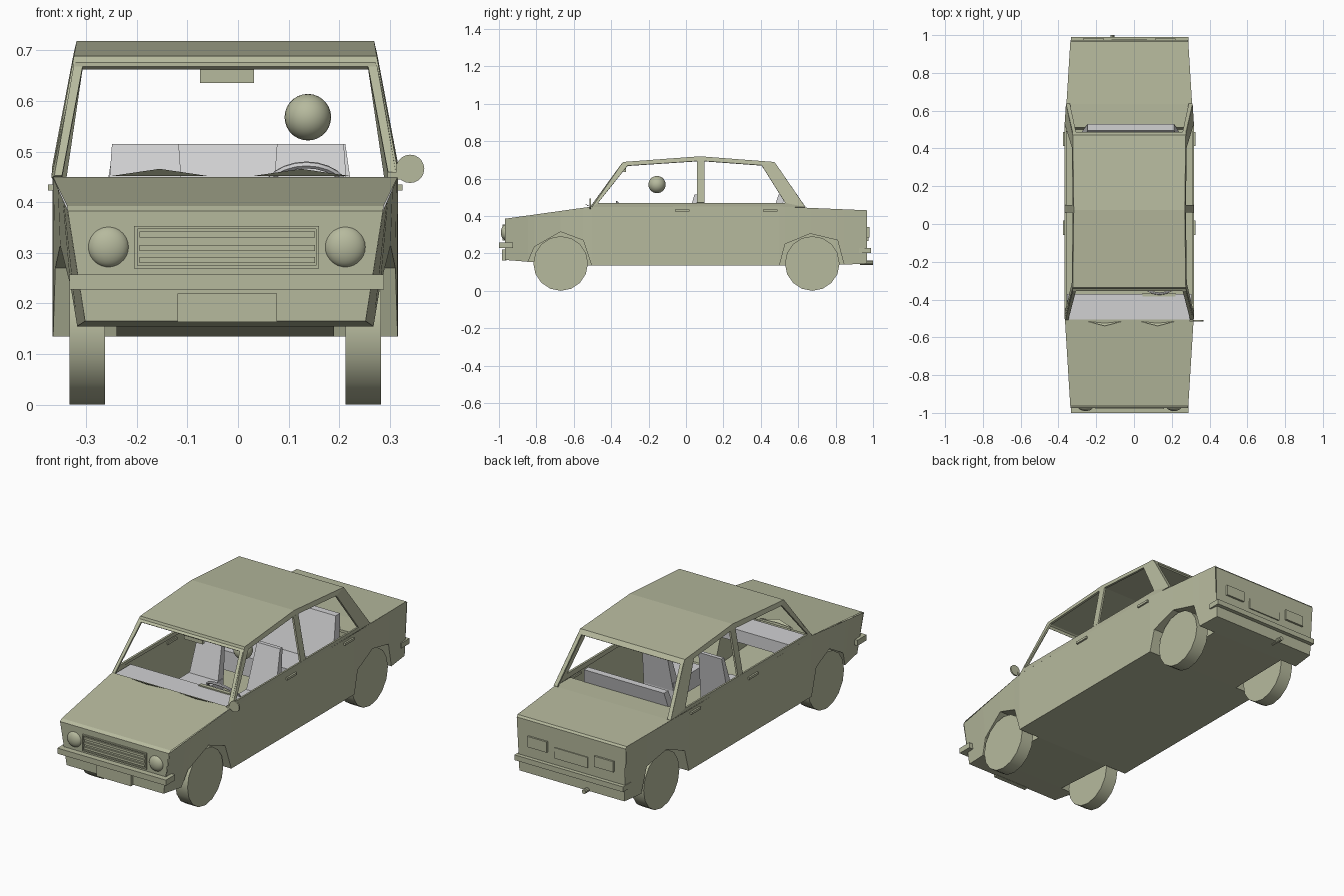
import bpy, bmesh, math
from mathutils import Matrix, Vector

cube = bpy.data.objects.get("Cube")
if cube:
    bpy.data.objects.remove(cube, do_unlink=True)

C = -0.025  # centre line of the car; the single wing mirror shifts it


def material(name, rgb):
    m = bpy.data.materials.new(name)
    m.use_nodes = True
    m.diffuse_color = (*rgb, 1)
    m.node_tree.nodes["Principled BSDF"].inputs["Base Color"].default_value = (*rgb, 1)
    return m


KHAKI = material("khaki", (0.47, 0.49, 0.34))
GREY = material("interior grey", (0.64, 0.64, 0.65))


def sheet(name, faces, mat=KHAKI, thick=0):
    """Join faces given as lists of points into one welded object."""
    bm = bmesh.new()
    for f in faces:
        bm.faces.new([bm.verts.new(p) for p in f])
    bmesh.ops.remove_doubles(bm, verts=bm.verts, dist=0.0005)
    bmesh.ops.recalc_face_normals(bm, faces=bm.faces)
    me = bpy.data.meshes.new(name)
    bm.to_mesh(me)
    bm.free()
    ob = bpy.data.objects.new(name, me)
    bpy.context.collection.objects.link(ob)
    me.materials.append(mat)
    if thick:
        mod = ob.modifiers.new("thickness", "SOLIDIFY")
        mod.thickness, mod.offset = thick, 0
    return ob


def block(name, x, y, z, mat=KHAKI, top_x=None, top_y=None):
    """Box from ranges, with an optional different top rectangle."""
    def ring(a, b, h):
        return [(a[0], b[0], h), (a[1], b[0], h), (a[1], b[1], h), (a[0], b[1], h)]
    lo, hi = ring(x, y, z[0]), ring(top_x or x, top_y or y, z[1])
    sides = [[lo[i], lo[(i + 1) % 4], hi[(i + 1) % 4], hi[i]] for i in range(4)]
    return sheet(name, [lo, hi] + sides, mat)


def finish(name, mat=KHAKI):
    ob = bpy.context.object
    ob.name = name
    ob.data.materials.append(mat)
    bpy.ops.object.shade_smooth_by_angle(angle=math.radians(35))
    return ob


def cylinder(name, loc, r, depth, axis, sides=16):
    rot = {"x": (0, math.pi / 2, 0), "y": (math.pi / 2, 0, 0)}[axis]
    bpy.ops.mesh.primitive_cylinder_add(vertices=sides, radius=r, depth=depth, location=loc, rotation=rot)
    return finish(name)


def ball(name, loc, scale):
    bpy.ops.mesh.primitive_uv_sphere_add(segments=24, ring_count=14, radius=1, location=loc)
    bpy.context.object.scale = scale
    return finish(name)


def half_width(y, z):
    if z > 0.45:
        return 0.341 - (z - 0.45) * 0.19
    t = max(0, (abs(y) - 0.5) / 0.47)
    tuck = 0.16 if y < 0 else 0.05
    return 0.341 - t * (0.029 + tuck * max(0, 0.385 - z))


def belt(y):
    if y < -0.505:
        return 0.45 - (-0.505 - y) * 0.14
    return 0.45 if y < 0.5 else 0.45 - (y - 0.5) * 0.042


def at(s, y, z, inset=0):
    return (C + s * (half_width(y, z) - inset), y, z)


def across(path, inset=0):
    """Strip of panels spanning the car's width along a side path."""
    return [[at(-1, *a, inset), at(1, *a, inset), at(1, *b, inset), at(-1, *b, inset)]
            for a, b in zip(path, path[1:])]


# Lower body: flanks with wheel arches, floor, bonnet, boot
sill = [(-0.968, 0.165), (-0.845, 0.155), (-0.81, 0.235), (-0.67, 0.315), (-0.55, 0.27), (-0.505, 0.135),
        (0.5, 0.135), (0.53, 0.25), (0.665, 0.305), (0.81, 0.27), (0.845, 0.14), (0.968, 0.145)]
WELL = 0.215
faces = []
for s in (-1, 1):
    for a, b in zip(sill, sill[1:]):
        faces.append([at(s, *a), at(s, *b), at(s, b[0], belt(b[0])), at(s, a[0], belt(a[0]))])
    for arch in (sill[1:6], sill[6:11]):
        inner = [(C + s * WELL, y, z) for y, z in arch]
        faces.append(inner)
        for i in range(len(arch) - 1):
            faces.append([at(s, *arch[i]), at(s, *arch[i + 1]), inner[i + 1], inner[i]])
for i in (0, 5, 10):
    faces += across(sill[i:i + 2])
for a, b in ((sill[1], sill[5]), (sill[6], sill[10])):
    faces.append([(C - WELL, *a), (C + WELL, *a), (C + WELL, *b), (C - WELL, *b)])
faces += across([sill[0], (-0.973, 0.383), (-0.957, 0.393), (-0.505, 0.45)])
faces += across([sill[-1], (0.973, 0.42), (0.965, 0.43), (0.635, 0.445)])
sheet("lower_body", faces)

# Cabin: roof, side pillars, front and rear window frames
A0, A1, PEAK, D1, D0 = (-0.505, 0.45), (-0.335, 0.685), (0.075, 0.715), (0.47, 0.685), (0.635, 0.445)
a0, a1, peak, d1, d0 = (-0.47, 0.47), (-0.313, 0.668), (0.08, 0.694), (0.405, 0.67), (0.53, 0.47)
frame = [[A0, A1, a1, a0], [A1, PEAK, peak, a1], [PEAK, D1, d1, peak], [D1, D0, d0, d1],
         [A0, a0, d0, D0], [(0.06, 0.47), (0.1, 0.47), (0.1, 0.694), (0.06, 0.694)]]
faces = [[at(s, *p) for p in f] for s in (-1, 1) for f in frame]
faces += across([A1, PEAK, D1])
for top, base in ((A1, A0), (D1, D0)):
    low = Vector(top).lerp(Vector(base), 0.085)
    faces += across([top, tuple(low)])
    for s in (-1, 1):
        faces.append([at(s, *low), at(s, *base), at(s, *base, 0.018), at(s, *low, 0.018)])
sheet("cabin_frame", faces, thick=0.01)

# Wheels
for side, s in (("left", 1), ("right", -1)):
    for end, y in (("front", -0.67), ("rear", 0.675)):
        cylinder(f"{end}_{side}_wheel", (C + s * 0.2725, y, 0.146), 0.146, 0.07, "x")

# Nose: headlights, grille, bumper, number plate
for side, s in (("left", 1), ("right", -1)):
    ball(f"{side}_headlight", (-0.022 + s * 0.234, -0.965, 0.312), (0.041, 0.025, 0.041))
for z in (0.272, 0.35):
    block("grille_rim", (-0.205, 0.16), (-0.98, -0.965), (z - 0.003, z + 0.003))
for x in (-0.202, 0.157):
    block("grille_end", (x - 0.003, x + 0.003), (-0.98, -0.965), (0.272, 0.35))
for z in (0.286, 0.31, 0.336):
    block("grille_slat", (-0.195, 0.152), (-0.98, -0.965), (z - 0.006, z + 0.006))
block("front_bumper", (-0.333, 0.288), (-1.0, -0.925), (0.228, 0.257))
block("front_plate", (-0.12, 0.077), (-0.985, -0.96), (0.163, 0.22))

# Tail: bumper, lamps, plate, exhaust
block("rear_bumper", (-0.333, 0.288), (0.925, 0.99), (0.203, 0.23))
for side, x in (("left", 0.165), ("right", -0.215)):
    block(f"{side}_tail_lamp", (x - 0.055, x + 0.055), (0.965, 0.981), (0.285, 0.34))
block("rear_plate", (-0.12, 0.07), (0.968, 0.976), (0.265, 0.32))
cylinder("exhaust_pipe", (-0.115, 0.965, 0.15), 0.011, 0.07, "y", 10)

# Door handles, wipers, mirrors
for s in (-1, 1):
    for y in (-0.02, 0.45):
        x = C + s * 0.342
        block("door_handle", (x - 0.008, x + 0.008), (y - 0.038, y + 0.038), (0.423, 0.435))
for x in (-0.155, 0.125):
    sheet("wiper", [[(x - 0.095, -0.515, 0.452), (x, -0.54, 0.466), (x + 0.095, -0.515, 0.452),
                     (x, -0.525, 0.452)]])
cylinder("wing_mirror", (0.34, -0.512, 0.466), 0.028, 0.008, "y", 20)
block("mirror_arm", (0.295, 0.325), (-0.515, -0.507), (0.445, 0.46))
block("rear_view_mirror", (-0.075, 0.032), (-0.335, -0.32), (0.636, 0.667))

# Dashboard and steering wheel
block("dashboard", (C - 0.33, C + 0.33), (-0.505, -0.37), (0.38, 0.444), GREY)
block("instrument_hood", (0.045, 0.22), (-0.385, -0.365), (0.435, 0.45))
bpy.ops.mesh.primitive_torus_add(major_radius=0.083, minor_radius=0.007, major_segments=24, minor_segments=6,
                                 location=(0.135, -0.31, 0.415), rotation=(-math.radians(45), 0, 0))
finish("steering_wheel", GREY)
spoke = block("steering_spoke", (-0.08, 0.08), (-0.008, 0.008), (-0.004, 0.004), GREY)
spoke.matrix_world = Matrix.Translation((0.135, -0.31, 0.415)) @ Matrix.Rotation(-math.radians(45), 4, "X")

# Seats, rear shelf and the ball above the driver's seat
for side, s in (("left", 1), ("right", -1)):
    m = -0.02 + s * 0.163
    w, t = (m - 0.085, m + 0.085), (m - 0.066, m + 0.066)
    block(f"front_{side}_cushion", w, (-0.22, 0.02), (0.2, 0.29), GREY)
    block(f"front_{side}_backrest", w, (-0.03, 0.02), (0.25, 0.515), GREY, t, (0.045, 0.065))
block("rear_cushion", (-0.3, 0.25), (0.26, 0.46), (0.2, 0.3), GREY)
block("rear_backrest", (-0.29, 0.25), (0.41, 0.47), (0.25, 0.515), GREY, (-0.245, 0.212), (0.495, 0.53))
block("rear_shelf", (C - 0.33, C + 0.33), (0.51, 0.64), (0.43, 0.443))
ball("head_ball", (0.138, -0.155, 0.568), (0.046, 0.046, 0.046))
